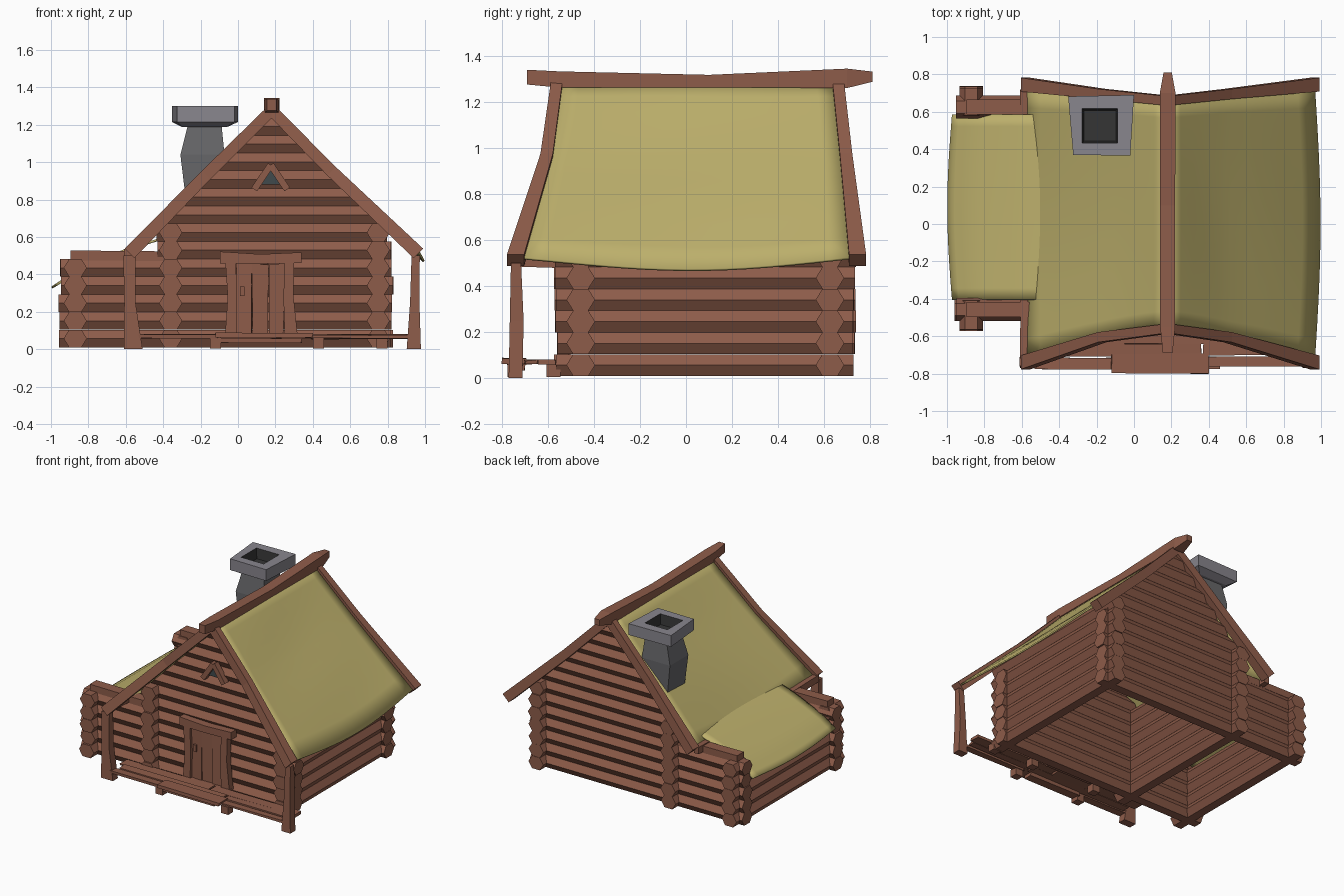
import bpy, bmesh, math, random
from mathutils import Vector as V

if "Cube" in bpy.data.objects:
    bpy.data.objects.remove(bpy.data.objects["Cube"])
random.seed(4)

def mat(name, c):
    m = bpy.data.materials.new(name)
    m.diffuse_color = (*c, 1)
    m.use_nodes = True
    m.node_tree.nodes["Principled BSDF"].inputs["Base Color"].default_value = m.diffuse_color
    return m

WOOD = mat("brown wood", (0.27, 0.107, 0.068))
ROOF = mat("straw roof", (0.51, 0.435, 0.15))
CAP = mat("light stone", (0.25, 0.24, 0.27))
STONE = mat("grey stone", (0.135, 0.135, 0.142))
SOOT = mat("soot", (0.036, 0.036, 0.036))
GLASS = mat("dark glass", (0.05, 0.068, 0.073))

def link(name, bm, *mats):
    bmesh.ops.recalc_face_normals(bm, faces=bm.faces)
    me = bpy.data.meshes.new(name)
    bm.to_mesh(me)
    bm.free()
    for m in mats:
        me.materials.append(m)
    ob = bpy.data.objects.new(name, me)
    bpy.context.collection.objects.link(ob)
    return ob

def build(name, lofts, *mats):
    """Each loft is a list of rings, skinned and capped at both ends."""
    bm = bmesh.new()
    for rings in lofts:
        vs = [[bm.verts.new(p) for p in r] for r in rings]
        n = len(vs[0])
        for a, b in zip(vs, vs[1:]):
            for i in range(n):
                j = (i + 1) % n
                bm.faces.new((a[i], a[j], b[j], b[i]))
        bm.faces.new(vs[0])
        bm.faces.new(vs[-1])
    return link(name, bm, *mats)

def rect(cx, cy, hx, hy, z):
    return [(cx - hx, cy - hy, z), (cx + hx, cy - hy, z), (cx + hx, cy + hy, z), (cx - hx, cy + hy, z)]

def box(x0, x1, y0, y1, z0, z1, j=0.0):
    """Box with optional hand-cut wobble of its corners."""
    w = lambda p: tuple(c + random.uniform(-j, j) for c in p)
    a = ((x0 + x1) / 2, (y0 + y1) / 2, (x1 - x0) / 2, (y1 - y0) / 2)
    return [[w(p) for p in rect(*a, z)] for z in (z0, z1)]

def sweep(pts, sizes, a, b):
    """Rectangular beam along pts; sizes are half extents on axes a and b."""
    a, b = V(a).normalized(), V(b).normalized()
    return [[V(p) + a * (s * w) + b * (t * h) for s, t in ((-1, -1), (1, -1), (1, 1), (-1, 1))]
            for p, (w, h) in zip(pts, sizes)]

# ---- logs: flat-topped hexagonal prisms ----
HEX = [(0.062, 0), (0.033, 0.047), (-0.033, 0.047), (-0.062, 0), (-0.033, -0.047), (0.033, -0.047)]
PITCH = 0.0945
zc = lambda k: 0.057 + PITCH * k
jit = lambda: random.uniform(-0.008, 0.008)

def x_log(x0, x1, y, k):
    x0 += jit(); x1 += jit()
    rings = []
    for x in (x0, x1):
        ring = []
        for dy, dz in HEX:
            z = zc(k) + dz
            reach = max(0.012, 1.24 - z)
            lim = x if k < 6 else min(max(x, 0.18 - reach), 0.18 + reach)  # cut along the roof slope
            ring.append((lim, y + dy, z))
        rings.append(ring)
    return rings

def y_log(y0, y1, x, k):
    return [[(x + d, y, zc(k) + dz) for d, dz in HEX] for y in (y0 + jit(), y1 + jit())]

YF, YB = -0.457, 0.625
for name, y in (("front_wall", YF), ("back_wall", YB)):
    logs = [x_log(-0.952, 0.825, y, k) for k in range(5)]
    logs += [x_log(-0.43, 0.82, y, 5)] + [x_log(-0.43, 0.79, y, k) for k in range(6, 13)]
    logs.append(sweep([(-0.895, y, 0.502), (-0.36, y, 0.497)], [(0.04, 0.026)] * 2, (0, 1, 0), (0, 0, 1)))
    build(name, logs, WOOD)
build("right_wall", [y_log(-0.565, 0.73, 0.75, k) for k in range(7)], WOOD)
build("inner_wall", [y_log(-0.565, 0.73, -0.36, k) for k in range(7)], WOOD)
build("annex_wall", [y_log(-0.565, 0.73, -0.87, k) for k in range(4)]
      + [y_log(-0.56, -0.405, -0.87, 4), y_log(0.58, 0.73, -0.87, 4)], WOOD)

# ---- roof sheets ----
def along(prof, u):
    t = u * (len(prof) - 1)
    i = min(int(t), len(prof) - 2)
    return V(prof[i]).lerp(V(prof[i + 1]), t - i)

def sheet(name, fn, nu=10, nv=16):
    bm = bmesh.new()
    g = [[bm.verts.new(fn(i / nu, j / nv)) for j in range(nv + 1)] for i in range(nu + 1)]
    for i in range(nu):
        for j in range(nv):
            bm.faces.new((g[i][j], g[i + 1][j], g[i + 1][j + 1], g[i][j + 1]))
    for f in bm.faces:
        f.smooth = True
    ob = link(name, bm, ROOF)
    m = ob.modifiers.new("thickness", 'SOLIDIFY')
    m.thickness, m.offset = 0.012, 0
    return ob

RIGHT = [(0.18, 1.285), (0.5, 0.96), (0.965, 0.52)]
LEFT = [(0.18, 1.285), (-0.17, 0.94), (-0.58, 0.52)]

def slope(prof, sx):
    def fn(u, v):
        p = along(prof, u)
        s = math.sin(math.pi * v) * u
        y = (-0.54 - 0.165 * u ** 1.5) * (1 - v) + (0.64 + 0.07 * u) * v
        wave = 0.006 * math.sin(9 * u + 3 * v) * math.sin(math.pi * v)
        return (p.x + sx * s, y, p.y - 0.045 * s + wave)
    return fn

sheet("right_roof", slope(RIGHT, 0.028))
sheet("left_roof", slope(LEFT, 0.0))
ANNEX = [(-0.38, 0.60), (-0.62, 0.525), (-0.85, 0.425), (-0.97, 0.345)]

def annex(u, v):
    p = along(ANNEX, u)
    s = math.sin(math.pi * v) * u
    return (p.x - 0.025 * s, -0.405 + 0.99 * v, p.y - 0.015 * s)
sheet("annex_roof", annex)

# ---- gable boards, ridge and eave beams ----
boards = []
for ys in ((-0.56, -0.605, -0.74), (0.66, 0.695, 0.745)):
    for prof, s in ((RIGHT, 1), (LEFT, -1)):
        pts = [(x, y, z - 0.008) for (x, z), y in zip(prof, ys)]
        boards.append(sweep(pts, [(0.025, 0.03), (0.027, 0.032), (0.037, 0.036)], (0, 1, 0), (s, 0, 1)))
build("gable_boards", boards, WOOD)
ridge = [(-0.69, 1.307, 0.026, 0.032), (-0.55, 1.297, 0.04, 0.035), (0.1, 1.29, 0.04, 0.027),
         (0.7, 1.302, 0.042, 0.042), (0.81, 1.309, 0.022, 0.022)]
build("ridge_beam", [sweep([(0.18, y, z) for y, z, w, h in ridge], [(w, h) for y, z, w, h in ridge],
                           (1, 0, 0), (0, 0, 1))], WOOD)
build("left_eave_beam", [sweep([(-0.59, -0.72, 0.51), (-0.582, 0, 0.487), (-0.59, 0.72, 0.51)],
                               [(0.02, 0.026)] * 3, (1, 0, 0), (0, 0, 1))], WOOD)

# ---- porch posts, planks and feet ----
build("porch_posts", [
    [rect(0.94, -0.74, 0.038, 0.03, 0), rect(0.945, -0.735, 0.025, 0.03, 0.25), rect(0.95, -0.738, 0.022, 0.022, 0.5)],
    [rect(-0.56, -0.74, 0.05, 0.03, 0), rect(-0.578, -0.735, 0.03, 0.03, 0.25), rect(-0.58, -0.738, 0.033, 0.022, 0.5)]], WOOD)
build("porch_planks", [
    box(-0.54, 0.2, -0.64, -0.56, 0.062, 0.08, 0.004), box(0.21, 0.93, -0.64, -0.565, 0.06, 0.078, 0.004),
    box(-0.5, 0.36, -0.71, -0.645, 0.06, 0.078, 0.004), box(0.37, 0.9, -0.70, -0.645, 0.06, 0.078, 0.004),
    box(-0.53, -0.11, -0.775, -0.715, 0.056, 0.076, 0.004), box(0.39, 0.95, -0.76, -0.71, 0.056, 0.074, 0.004),
    box(-0.12, 0.40, -0.80, -0.695, 0.062, 0.085, 0.004), box(-0.10, 0.34, -0.77, -0.70, 0.035, 0.06, 0.003)], WOOD)
build("porch_feet", [box(x - 0.03, x + 0.03, y - 0.03, y + 0.03, 0.005, 0.062)
                     for x, y in ((-0.12, -0.745), (0.43, -0.745), (0.77, -0.575), (-0.12, -0.575), (0.43, -0.575))], WOOD)

# ---- door ----
build("door_planks", [box(x, x + 0.082, -0.54, -0.505, 0.07, 0.455, 0.005) for x in (-0.01, 0.077, 0.164)], WOOD)
build("door_frame", [
    sweep([(-0.04, -0.535, 0.06), (-0.03, -0.535, 0.28), (-0.04, -0.535, 0.47)], [(0.03, 0.025), (0.025, 0.025), (0.028, 0.025)], (1, 0, 0), (0, 1, 0)),
    sweep([(0.285, -0.535, 0.06), (0.27, -0.535, 0.28), (0.275, -0.535, 0.47)], [(0.035, 0.025), (0.027, 0.025), (0.025, 0.025)], (1, 0, 0), (0, 1, 0)),
    sweep([(-0.095, -0.535, 0.49), (0.12, -0.535, 0.482), (0.34, -0.535, 0.49)], [(0.032, 0.032), (0.03, 0.026), (0.032, 0.028)], (0, 1, 0), (0, 0, 1)),
    box(-0.07, 0.32, -0.56, -0.505, 0.05, 0.075)], WOOD)
build("door_handle", [box(0.012, 0.036, -0.555, -0.535, 0.285, 0.335)], WOOD)

# ---- gable window ----
build("window_frame", [sweep([(0.175, -0.53, 0.985), (0.175 + s * 0.088, -0.53, 0.855)], [(0.022, 0.018)] * 2,
                             (0, 1, 0), (s * 0.13, 0, 0.088)) for s in (-1, 1)], WOOD)
build("window_glass", [[[(0.115, y, 0.882), (0.235, y, 0.882), (0.175, y, 0.975)] for y in (-0.531, -0.524)]], GLASS)

# ---- chimney ----
build("chimney_shaft", [[rect(-0.165, 0.52, 0.11, 0.10, 0.74), rect(-0.17, 0.52, 0.115, 0.105, 0.85),
                         rect(-0.19, 0.522, 0.118, 0.11, 1.04), rect(-0.178, 0.525, 0.09, 0.09, 1.2)]], STONE)
rim = [(-0.325, 0.37), (-0.02, 0.365), (0.0, 0.69), (-0.352, 0.682)]
cap = build("chimney_cap", [[rect(-0.178, 0.525, 0.12, 0.11, 1.188), [(x, y, 1.215) for x, y in rim],
                             [(x, y, 1.30) for x, y in rim], rect(-0.182, 0.525, 0.095, 0.092, 1.30),
                             rect(-0.182, 0.525, 0.085, 0.082, 1.225)]], CAP, SOOT)
for f in cap.data.polygons:  # the flue faces are sooty
    if all(abs(cap.data.vertices[i].co.x + 0.182) < 0.1 for i in f.vertices):
        f.material_index = 1
